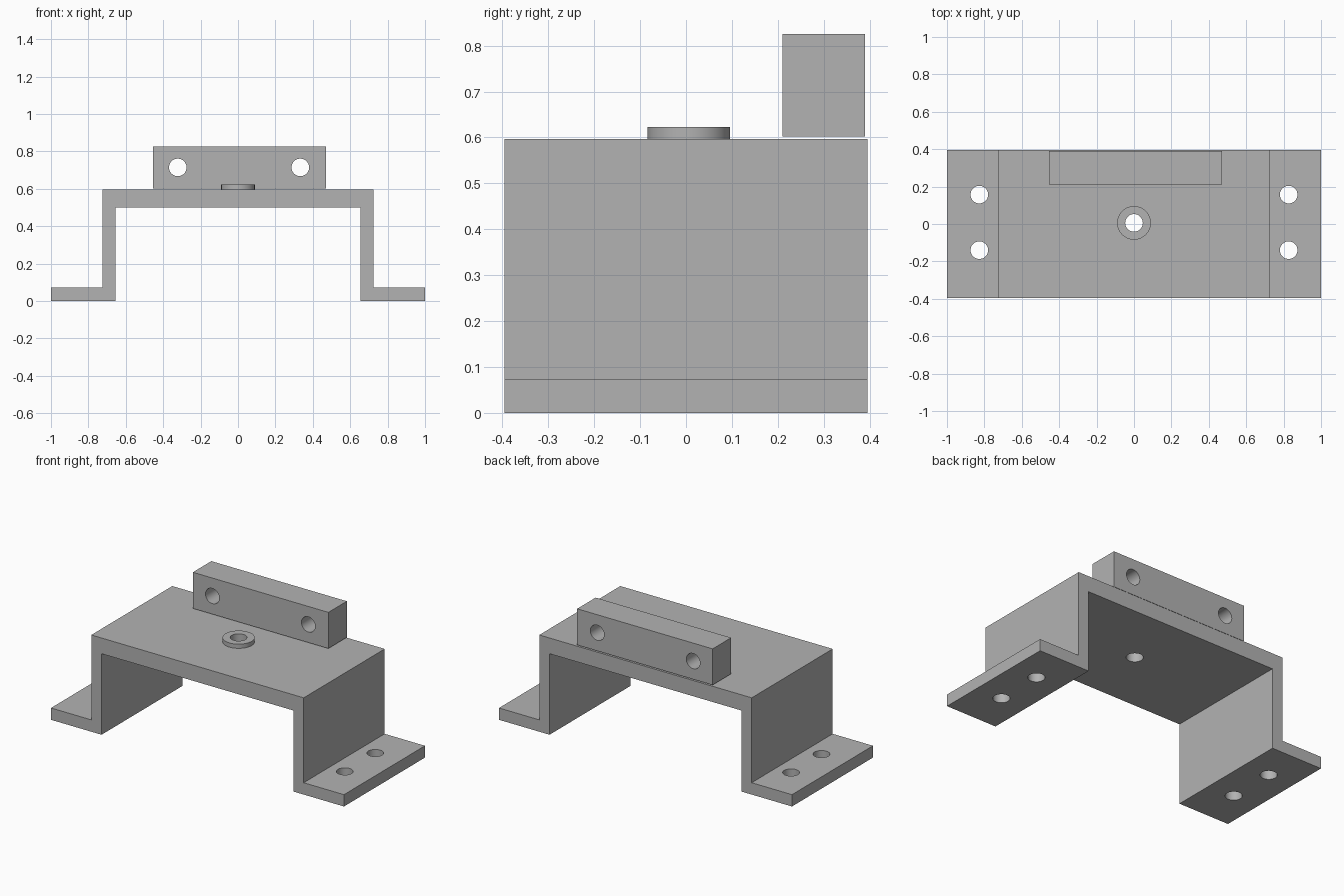
import bpy, bmesh, math
from mathutils import Matrix, Vector

if "Cube" in bpy.data.objects:
    bpy.data.objects.remove(bpy.data.objects["Cube"], do_unlink=True)

GREY = (0.45, 0.45, 0.45, 1.0)
metal = bpy.data.materials.new("plain_grey")
metal.use_nodes = True
metal.diffuse_color = GREY
metal.node_tree.nodes["Principled BSDF"].inputs["Base Color"].default_value = GREY


def make_object(name, bm):
    bmesh.ops.recalc_face_normals(bm, faces=bm.faces)
    mesh = bpy.data.meshes.new(name)
    bm.to_mesh(mesh)
    bm.free()
    mesh.materials.append(metal)
    obj = bpy.data.objects.new(name, mesh)
    bpy.context.collection.objects.link(obj)
    return obj


def prism(name, profile, y0, y1):
    """Extrude an x-z outline along y."""
    bm = bmesh.new()
    face = bm.faces.new([bm.verts.new((x, y0, z)) for x, z in profile])
    new = bmesh.ops.extrude_face_region(bm, geom=[face])["geom"]
    verts = [g for g in new if isinstance(g, bmesh.types.BMVert)]
    bmesh.ops.translate(bm, vec=(0, y1 - y0, 0), verts=verts)
    return make_object(name, bm)


def cylinder(name, centre, radius, depth, axis="Z"):
    bm = bmesh.new()
    turn = Matrix.Rotation(math.pi / 2, 4, "X") if axis == "Y" else Matrix()
    bmesh.ops.create_cone(bm, cap_ends=True, segments=48, radius1=radius, radius2=radius,
                          depth=depth, matrix=Matrix.Translation(Vector(centre)) @ turn)
    return make_object(name, bm)


def drill(obj, centres, axis="Z"):
    """Cut round through-holes, then smooth only the curved walls."""
    bpy.ops.object.select_all(action="DESELECT")
    bpy.context.view_layer.objects.active = obj
    obj.select_set(True)
    for centre in centres:
        cutter = cylinder("hole_cutter", centre, HOLE, 0.5, axis)
        cutter.hide_render = True
        mod = obj.modifiers.new("hole", "BOOLEAN")
        mod.operation, mod.solver, mod.object = "DIFFERENCE", "EXACT", cutter
        bpy.ops.object.modifier_apply(modifier=mod.name)
        bpy.data.objects.remove(cutter, do_unlink=True)
    bpy.ops.object.shade_smooth_by_angle(angle=math.radians(30))


HOLE = 0.047
DECK = 0.597
PIVOT_Y = 0.006

# Hat-shaped bracket: half outline mirrored about the centre
half = [(0.655, 0.5), (0.655, 0), (1, 0), (1, 0.073), (0.725, 0.073), (0.725, DECK)]
outline = half + [(-x, z) for x, z in reversed(half)]
bracket = prism("mounting_bracket", outline, -0.395, 0.395)
foot_holes = [(s * 0.827, y, 0.04) for s in (-1, 1) for y in (-0.14, 0.157)]
drill(bracket, foot_holes + [(0, PIVOT_Y, DECK)])

# Raised collar around the centre hole
collar = cylinder("centre_collar", (0, PIVOT_Y, DECK + 0.013), 0.09, 0.026)
drill(collar, [(0, PIVOT_Y, DECK)])

# Drilled block along the back edge
block = prism("rear_block", [(-0.455, 0.602), (0.47, 0.602), (0.47, 0.825), (-0.455, 0.825)],
              0.21, 0.39)
drill(block, [(x, 0.3, 0.714) for x in (-0.322, 0.333)], axis="Y")
